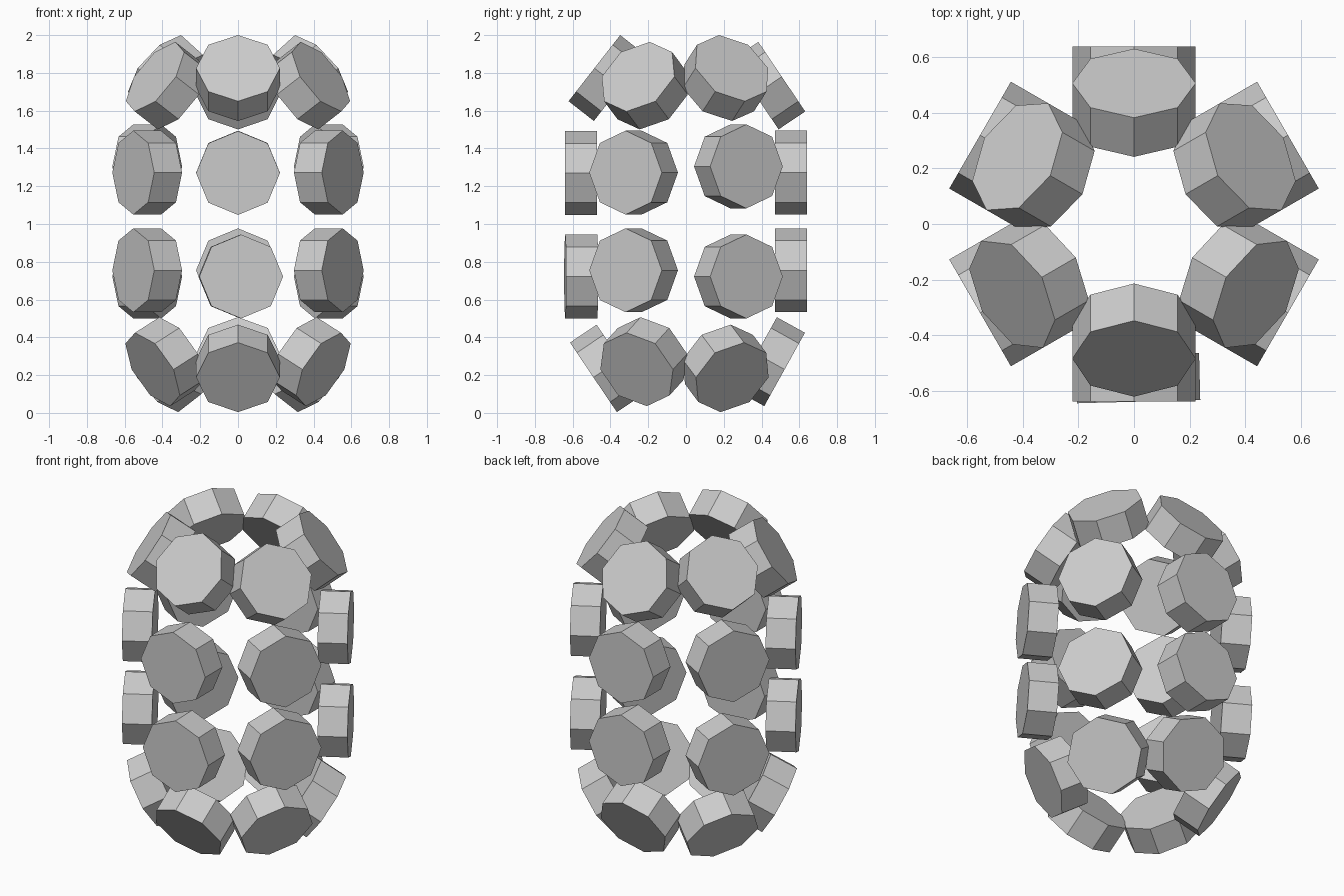
import bpy
from math import radians, cos, sin
from mathutils import Matrix, Vector

if "Cube" in bpy.data.objects:
    bpy.data.objects.remove(bpy.data.objects["Cube"])

RADIUS, THICK = 0.222, 0.17


def disc(name, azimuth, r, z, elev):
    """Octagonal disc; (r, z) is the centre of its outer face, elev its tilt."""
    a, e = radians(azimuth), radians(elev)
    radial = Vector((cos(a), sin(a), 0))
    up = Vector((0, 0, 1))
    normal = radial * cos(e) + up * sin(e)
    rise = up * cos(e) - radial * sin(e)
    side = rise.cross(normal)
    centre = radial * r + up * z - normal * THICK / 2
    bpy.ops.mesh.primitive_cylinder_add(vertices=8, radius=RADIUS, depth=THICK)
    ob = bpy.context.object
    ob.name = name
    # local y runs up the shell, local z points outwards
    rot = Matrix((side, rise, normal)).transposed().to_4x4()
    ob.matrix_world = Matrix.Translation(centre) @ rot


# per ring: (r, z, elevation) for the discs at 30/150/270 and at 90/210/330 degrees
rings = {
    "top_disc": ((0.485, 1.825, 38), (0.507, 1.78, 34)),
    "upper_disc": ((0.64, 1.305, 0), (0.64, 1.272, 0)),
    "lower_disc": ((0.64, 0.722, 0), (0.64, 0.755, 0)),
    "bottom_disc": ((0.49, 0.188, -34), (0.522, 0.23, -29)),
}
for name, pair in rings.items():
    for i in range(6):
        az = 30 + 60 * i
        r, z, elev = pair[i % 2]
        if name == "upper_disc" and az == 270:   # front disc sits lower
            z = 1.27
        if name == "lower_disc" and az == 270:   # front disc slightly turned
            az = 271.5
        disc(f"{name}_{i + 1}", az, r, z, elev)
